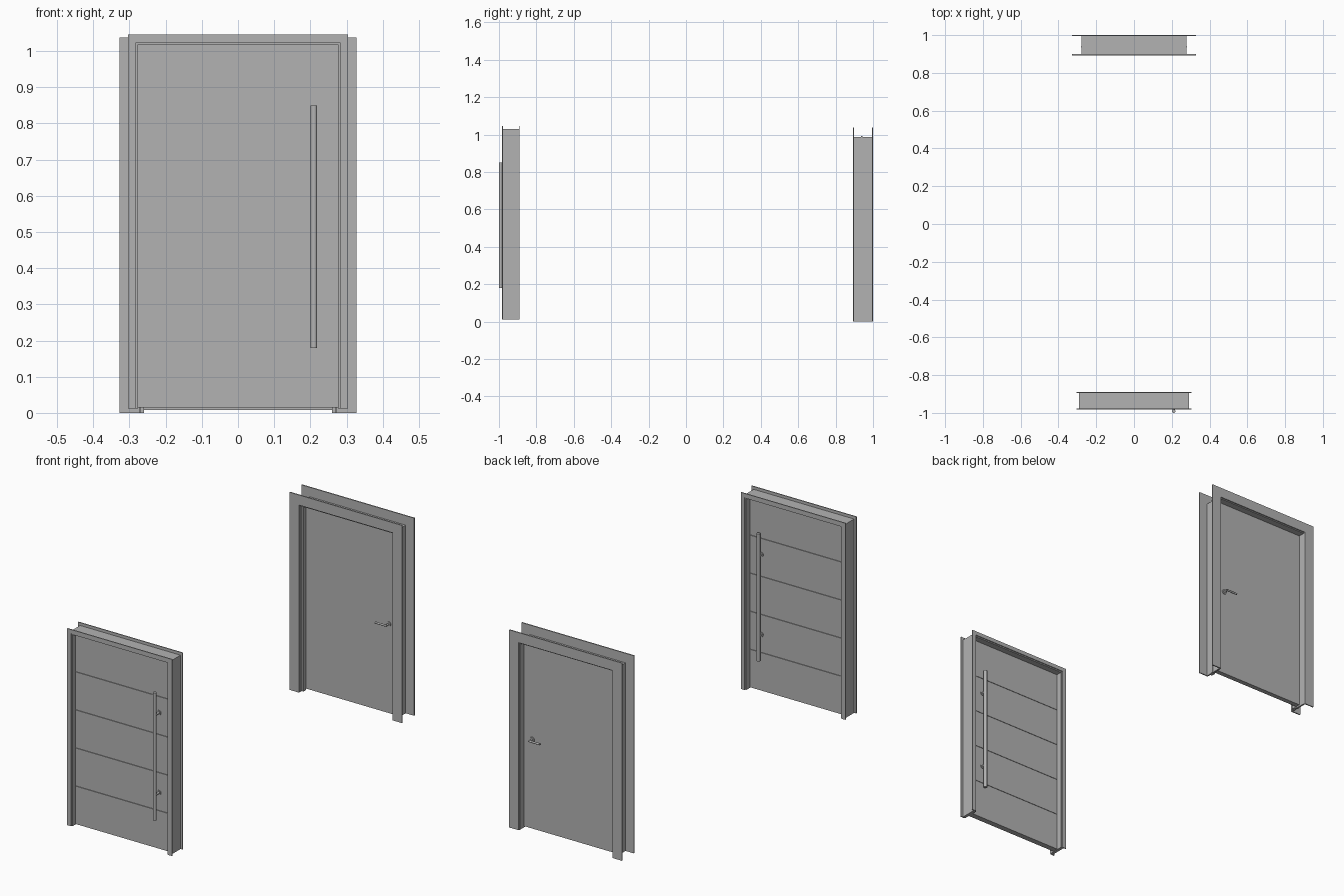
import bpy, bmesh, math
from mathutils import Matrix

cube = bpy.data.objects.get("Cube")
if cube:
    bpy.data.objects.remove(cube, do_unlink=True)

grey = bpy.data.materials.new("plain grey")
grey.use_nodes = True
grey.diffuse_color = (0.45, 0.45, 0.45, 1)
grey.node_tree.nodes["Principled BSDF"].inputs["Base Color"].default_value = (0.45, 0.45, 0.45, 1)


def finish(name, bm, smooth=False):
    bmesh.ops.recalc_face_normals(bm, faces=bm.faces)
    mesh = bpy.data.meshes.new(name)
    bm.to_mesh(mesh)
    bm.free()
    mesh.materials.append(grey)
    obj = bpy.data.objects.new(name, mesh)
    bpy.context.collection.objects.link(obj)
    if smooth:
        bpy.ops.object.select_all(action='DESELECT')
        obj.select_set(True)
        bpy.context.view_layer.objects.active = obj
        bpy.ops.object.shade_smooth_by_angle(angle=math.radians(40))
    return obj


def box(name, x, y, z):
    """Box from (low, high) pairs on each axis."""
    bm = bmesh.new()
    bmesh.ops.create_cube(bm, size=1)
    for v in bm.verts:
        for i, (low, high) in enumerate((x, y, z)):
            v.co[i] = high if v.co[i] > 0 else low
    return finish(name, bm)


def rod(name, centre, radius, length, axis, sides=20):
    """Cylinder along the x, y or z axis."""
    turn = {'x': Matrix.Rotation(math.pi / 2, 4, 'Y'),
            'y': Matrix.Rotation(math.pi / 2, 4, 'X'),
            'z': Matrix.Identity(4)}[axis]
    bm = bmesh.new()
    bmesh.ops.create_cone(bm, cap_ends=True, segments=sides, radius1=radius,
                          radius2=radius, depth=length,
                          matrix=Matrix.Translation(centre) @ turn)
    return finish(name, bm, True)


def surround(name, inner, outer, y, base):
    """Mitred three-sided frame, open at the floor; inner/outer = (half width, top)."""
    bm = bmesh.new()
    loops = []
    for half, top in (inner, outer):
        path = ((-half, base), (-half, top), (half, top), (half, base))
        for depth in y:
            loops.append([bm.verts.new((px, depth, pz)) for px, pz in path])
    ring = [loops[0], loops[1], loops[3], loops[2]]
    for a, b in zip(ring, ring[1:] + ring[:1]):
        for i in range(3):
            bm.faces.new((a[i], a[i + 1], b[i + 1], b[i]))
    for end in (0, 3):
        bm.faces.new([r[end] for r in ring])
    return finish(name, bm)


# Entrance door frame
base = 0.012
surround("entrance_jamb", (0.276, 1.018), (0.292, 1.03), (-0.978, -0.894), base)
surround("entrance_front_trim", (0.282, 1.024), (0.304, 1.045), (-0.983, -0.978), base)
surround("entrance_back_trim", (0.282, 1.024), (0.304, 1.045), (-0.894, -0.889), base)

# Entrance leaf: stacked panels with narrow grooves
box("entrance_leaf_core", (-0.276, 0.276), (-0.951, -0.929), (0.016, 1.018))
edges = [0.014, 0.215, 0.415, 0.615, 0.815, 1.018]
for i, (low, high) in enumerate(zip(edges, edges[1:])):
    box(f"entrance_leaf_panel_{i + 1}", (-0.276, 0.276), (-0.955, -0.925),
        (low + 0.001, high - 0.001))

# Long pull handles on both sides
for side, face, bar in (("front", -0.955, -0.991), ("back", -0.925, -0.901)):
    rod(f"{side}_pull_bar", (0.21, bar, 0.515), 0.009, 0.67, 'z')
    for level, z in (("lower", 0.31), ("upper", 0.73)):
        rod(f"{side}_pull_{level}_post", (0.21, (face + bar) / 2, z), 0.006,
            abs(face - bar), 'y')
        rod(f"{side}_pull_{level}_rose", (0.21, face, z), 0.012, 0.008, 'y')

# Interior door frame
surround("interior_jamb", (0.27, 0.98), (0.278, 0.988), (0.899, 0.994), 0)
surround("interior_front_trim", (0.272, 0.985), (0.327, 1.038), (0.893, 0.899), 0)
surround("interior_back_trim", (0.272, 0.985), (0.327, 1.038), (0.994, 1.0), 0)
surround("interior_jamb_rib", (0.278, 0.988), (0.281, 0.993), (0.935, 0.943), 0)
surround("interior_door_stop", (0.26, 0.97), (0.27, 0.98), (0.915, 0.936), 0)

# Interior leaf
box("interior_leaf", (-0.269, 0.269), (0.936, 0.961), (0.008, 0.979))

# Lever handles on both sides
for side, face, out in (("front", 0.936, -1), ("back", 0.961, 1)):
    rod(f"{side}_lever_rose", (0.22, face + out * 0.002, 0.476), 0.013, 0.006, 'y')
    rod(f"{side}_lever_neck", (0.22, face + out * 0.012, 0.476), 0.005, 0.026, 'y')
    rod(f"{side}_lever_grip", (0.192, face + out * 0.024, 0.476), 0.005, 0.066, 'x')
